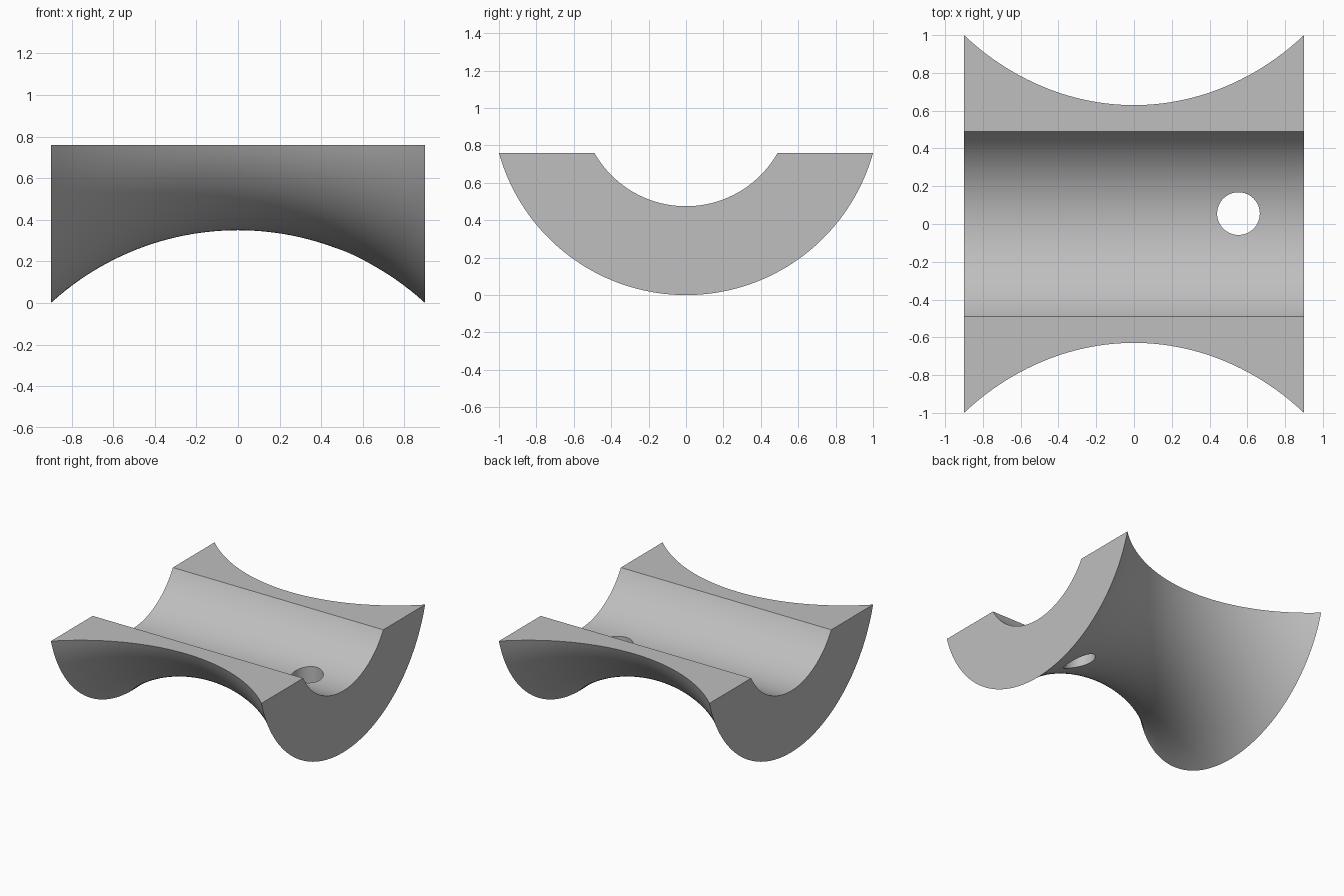
import bpy, bmesh
from math import acos, sin, cos, sqrt, radians

if "Cube" in bpy.data.objects:
    bpy.data.objects.remove(bpy.data.objects["Cube"])

AXIS_Z = 1.038      # height of the axis both curved walls turn about
TOP_Z = 0.76        # flat top rims
HALF_X = 0.9
WAIST_R = 0.688     # outer radius at the middle
FLARE_R = 1.332     # radius of the concave outer profile
BORE_R = 0.563      # trough radius
STATIONS, STEPS = 48, 72

grey = bpy.data.materials.new("plain grey")
grey.use_nodes = True
colour = (0.52, 0.52, 0.52, 1)
grey.diffuse_color = colour
grey.node_tree.nodes["Principled BSDF"].inputs["Base Color"].default_value = colour


def arc(x, r):
    """Arc below the axis, ending on the flat top, from -y to +y."""
    half = acos((AXIS_Z - TOP_Z) / r)
    angles = [half * (2 * i / STEPS - 1) for i in range(STEPS + 1)]
    return [(x, r * sin(a), AXIS_Z - r * cos(a)) for a in angles]


# Saddle body: cross-sections lofted along x
bm = bmesh.new()
rings = []
for s in range(STATIONS + 1):
    x = HALF_X * (2 * s / STATIONS - 1)
    outer_r = WAIST_R + FLARE_R - sqrt(FLARE_R ** 2 - x ** 2)
    section = arc(x, outer_r) + arc(x, BORE_R)[::-1]
    rings.append([bm.verts.new(p) for p in section])
for a, b in zip(rings, rings[1:]):
    for i in range(len(a)):
        j = (i + 1) % len(a)
        bm.faces.new((a[i], a[j], b[j], b[i]))
bm.faces.new(rings[0])
bm.faces.new(rings[-1])
bmesh.ops.recalc_face_normals(bm, faces=bm.faces)
mesh = bpy.data.meshes.new("saddle_block")
bm.to_mesh(mesh)
bm.free()
mesh.materials.append(grey)
body = bpy.data.objects.new("saddle_block", mesh)
bpy.context.collection.objects.link(body)

# Vertical drain hole through the trough floor
bpy.ops.mesh.primitive_cylinder_add(vertices=64, radius=0.113, depth=2,
                                    location=(0.553, 0.055, 0.4))
cutter = bpy.context.object
cutter.name = "hole_cutter"
cutter.hide_render = True
cutter.data.materials.append(grey)

bpy.ops.object.select_all(action='DESELECT')
body.select_set(True)
bpy.context.view_layer.objects.active = body
cut = body.modifiers.new("hole", 'BOOLEAN')
cut.operation = 'DIFFERENCE'
cut.solver = 'EXACT'
cut.object = cutter
bpy.ops.object.modifier_apply(modifier=cut.name)
bpy.data.objects.remove(cutter)
bpy.ops.object.shade_smooth_by_angle(angle=radians(30))
